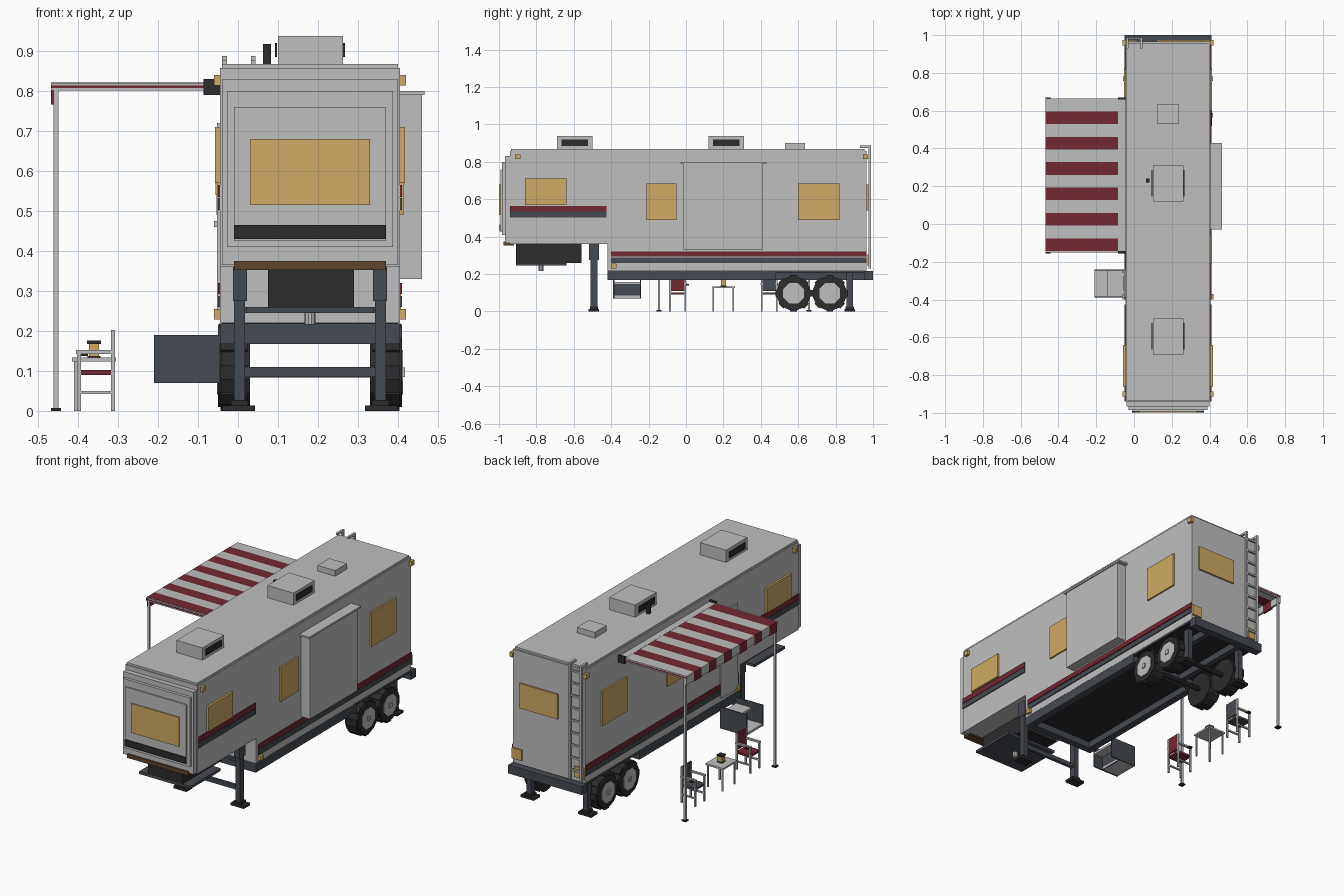
import bpy, math
from mathutils import Matrix

def mat(name, rgb):
    m = bpy.data.materials.new(name)
    m.diffuse_color = (*rgb, 1)
    return m

WHITE = mat("shell_grey", (0.52, 0.52, 0.52))
RED = mat("maroon", (0.17, 0.022, 0.032))
SLATE = mat("slate", (0.06, 0.07, 0.085))
BLACK = mat("black", (0.025, 0.025, 0.025))
GOLD = mat("amber_glass", (0.62, 0.40, 0.13))
BROWN = mat("brown", (0.11, 0.06, 0.03))
CX = 0.18  # trailer centre line


def mesh_object(name, verts, faces, m):
    me = bpy.data.meshes.new(name)
    me.from_pydata(verts, [], faces)
    me.materials.append(m)
    ob = bpy.data.objects.new(name, me)
    bpy.context.collection.objects.link(ob)
    return ob


def box(name, x0, x1, y0, y1, z0, z1, m):
    v = [(x, y, z) for x in (x0, x1) for y in (y0, y1) for z in (z0, z1)]
    f = [(0, 1, 3, 2), (4, 6, 7, 5), (0, 4, 5, 1), (2, 3, 7, 6), (0, 2, 6, 4), (1, 5, 7, 3)]
    return mesh_object(name, v, f, m)


def pair(name, x0, x1, *rest):
    """Box plus its mirror about the trailer centre line."""
    box(name + "_right", x0, x1, *rest)
    box(name + "_left", 2 * CX - x1, 2 * CX - x0, *rest)


def disc(name, x0, x1, y, z, r, n, m, turn=0.0):
    """Cylinder along x."""
    v = []
    for x in (x0, x1):
        for i in range(n):
            a = 2 * math.pi * (i + 0.5) / n + turn
            v.append((x, y + r * math.cos(a), z + r * math.sin(a)))
    f = [tuple(reversed(range(n))), tuple(range(n, 2 * n))]
    f += [(i, (i + 1) % n, n + (i + 1) % n, n + i) for i in range(n)]
    return mesh_object(name, v, f, m)


# Shell: side profile with raised front, extruded across the width
prof = [(-0.94, 0.36), (-0.42, 0.36), (-0.42, 0.22), (0.965, 0.22), (0.965, 0.857), (-0.94, 0.857)]
n = len(prof)
mesh_object("shell", [(x, y, z) for x in (-0.045, 0.405) for y, z in prof],
            [tuple(reversed(range(n))), tuple(range(n, 2 * n))] +
            [(i, (i + 1) % n, n + (i + 1) % n, n + i) for i in range(n)], WHITE)
box("roof", -0.04, 0.40, -0.935, 0.955, 0.857, 0.868, WHITE)

# Stepped nose
box("nose_outer", -0.04, 0.40, -0.967, -0.94, 0.365, 0.83, WHITE)
box("nose_middle", -0.028, 0.388, -0.984, -0.967, 0.41, 0.80, WHITE)
box("nose_inner", -0.01, 0.37, -0.992, -0.984, 0.425, 0.76, WHITE)
box("front_window", 0.03, 0.33, -0.999, -0.992, 0.515, 0.68, GOLD)
box("nose_band", -0.01, 0.37, -0.998, -0.992, 0.43, 0.465, BLACK)
box("nose_sill", -0.01, 0.37, -0.975, -0.92, 0.353, 0.375, BROWN)

# Side stripes, marker lights
for nm, z0, z1, m in (("maroon", 0.535, 0.565, RED), ("slate", 0.503, 0.533, SLATE)):
    pair("upper_stripe_" + nm, 0.405, 0.41, -0.94, -0.425, z0, z1, m)
for nm, z0, z1, m in (("maroon", 0.293, 0.32, RED), ("slate", 0.26, 0.288, SLATE)):
    pair("lower_stripe_" + nm, 0.405, 0.41, -0.40, 0.965, z0, z1, m)
for y, z in ((-0.90, 0.827), (-0.385, 0.242), (0.96, 0.827)):
    pair("marker_light", 0.40, 0.42, y - 0.014, y + 0.014, z - 0.013, z + 0.013, GOLD)

# Side windows
pair("front_side_window", 0.405, 0.417, -0.86, -0.64, 0.57, 0.71, GOLD)
pair("rear_side_window", 0.405, 0.414, 0.60, 0.82, 0.49, 0.685, GOLD)
box("middle_window_right", 0.405, 0.414, -0.21, -0.05, 0.49, 0.685, GOLD)
box("middle_window_left", -0.054, -0.045, 0.06, 0.24, 0.49, 0.685, GOLD)

# Slide-out room
box("slide_out", 0.40, 0.46, -0.015, 0.41, 0.33, 0.79, WHITE)
box("slide_out_cap", 0.40, 0.466, -0.03, 0.43, 0.79, 0.80, WHITE)

# Entry door and folding steps
box("door", -0.052, -0.045, -0.39, -0.24, 0.24, 0.72, WHITE)
box("door_window", -0.056, -0.052, -0.355, -0.275, 0.54, 0.66, GOLD)
box("door_handle", -0.06, -0.052, -0.26, -0.25, 0.46, 0.475, WHITE)
for y in (-0.39, -0.247):
    box("step_side", -0.21, -0.045, y, y + 0.007, 0.07, 0.19, SLATE)
box("lower_tread", -0.21, -0.10, -0.383, -0.247, 0.072, 0.085, WHITE)
box("upper_tread", -0.14, -0.045, -0.383, -0.247, 0.145, 0.158, WHITE)
box("step_riser", -0.105, -0.10, -0.383, -0.247, 0.07, 0.15, SLATE)

# Rooftop units
for y in (-0.595, 0.215):
    box("air_unit", 0.10, 0.262, y - 0.095, y + 0.095, 0.866, 0.937, WHITE)
    pair("air_unit_grille", 0.262, 0.267, y - 0.07, y + 0.07, 0.885, 0.92, BLACK)
box("roof_vent", 0.125, 0.235, 0.53, 0.635, 0.866, 0.90, WHITE)
box("flue", 0.063, 0.083, 0.22, 0.24, 0.866, 0.917, BLACK)

# Rear wall: window, lamps, ladder, bumper
box("rear_window", 0.12, 0.36, 0.965, 0.975, 0.54, 0.68, GOLD)
pair("tail_lamp", 0.345, 0.407, 0.965, 0.975, 0.245, 0.305, GOLD)
for x in (-0.04, 0.032):
    box("ladder_rail", x, x + 0.012, 0.975, 0.988, 0.23, 0.885, WHITE)
    box("ladder_hook", x, x + 0.012, 0.93, 0.988, 0.875, 0.887, WHITE)
for i in range(9):
    z = 0.28 + i * 0.07
    box("ladder_rung", -0.03, 0.034, 0.976, 0.986, z, z + 0.01, WHITE)
box("rear_bumper", -0.05, 0.41, 0.955, 1.0, 0.168, 0.216, SLATE)

# Chassis
box("underfloor", -0.04, 0.40, -0.415, 0.96, 0.205, 0.22, BLACK)
pair("side_rail", 0.365, 0.405, -0.42, 0.48, 0.168, 0.219, SLATE)
pair("rear_rail", 0.27, 0.30, 0.48, 0.96, 0.168, 0.215, SLATE)
pair("wheel_arch", 0.33, 0.407, 0.48, 0.955, 0.207, 0.219, SLATE)
box("front_crossbeam", -0.04, 0.40, -0.42, -0.38, 0.168, 0.219, SLATE)
box("middle_crossbeam", -0.04, 0.40, 0.44, 0.48, 0.168, 0.219, SLATE)

# Hitch under the raised front
box("hitch_box", 0.075, 0.29, -0.91, -0.56, 0.258, 0.36, BLACK)
box("hitch_plate", 0.02, 0.34, -0.91, -0.64, 0.245, 0.26, SLATE)
disc("king_pin", -0.0165, 0.0165, 0, 0, 0.014, 10, WHITE).matrix_world = (
    Matrix.Translation((CX, -0.775, 0.233)) @ Matrix.Rotation(math.pi / 2, 4, 'Y'))

# Landing legs front and rear
for nm, y, top in (("front", -0.492, 0.36), ("rear", 0.875, 0.21)):
    pair(nm + "_leg", 0.342, 0.37, y - 0.018, y + 0.018, 0.02, top, SLATE)
    pair(nm + "_foot", 0.318, 0.40, y - 0.028, y + 0.028, 0.0, 0.014, BLACK)
    pair(nm + "_ankle", 0.335, 0.378, y - 0.022, y + 0.022, 0.014, 0.027, BLACK)
pair("front_leg_sleeve", 0.338, 0.372, -0.518, -0.466, 0.275, 0.36, SLATE)
box("leg_brace", 0.018, 0.342, -0.50, -0.484, 0.085, 0.11, SLATE)
box("leg_brace_top", 0.018, 0.342, -0.50, -0.484, 0.245, 0.26, SLATE)

# Tandem wheels
for y in (0.575, 0.768):
    disc("axle", -0.0, 0.36, y, 0.097, 0.014, 8, BLACK)
    for side, s in (("right", 1), ("left", -1)):
        def wheel(nm, a, b, r, k, m, turn=0.0):
            disc(nm + "_" + side, *sorted((CX + s * a, CX + s * b)), y, 0.097, r, k, m, turn)
        wheel("tyre", 0.15, 0.222, 0.092, 16, BLACK)
        wheel("tread", 0.158, 0.23, 0.088, 16, BLACK)
        wheel("rim", 0.16, 0.233, 0.06, 8, WHITE)
        wheel("hub", 0.16, 0.238, 0.017, 4, WHITE)
        for i in range(8):  # tread blocks
            a = math.pi * i / 4
            b = box("tread_block_" + side, -0.034, 0.034, -0.018, 0.018, 0.08, 0.097, BLACK)
            b.matrix_world = (Matrix.Translation((CX + s * 0.19, y, 0.097))
                              @ Matrix.Rotation(a, 4, 'X'))

# Awning: striped fabric and valance, roller, arms, posts
y0, w = -0.143, 0.0672
for i in range(12):
    a, m = y0 + i * w, (RED, WHITE)[i % 2]
    box("awning_band", -0.468, -0.08, a, a + w, 0.813, 0.821, m)
    box("valance_band", -0.468, -0.456, a, a + w, 0.772 if i % 2 else 0.766, 0.813, m)
box("awning_roller", -0.085, -0.045, -0.145, 0.662, 0.795, 0.822, WHITE)
for y in (-0.155, 0.658):
    box("roller_cap", -0.086, -0.045, y, y + 0.012, 0.79, 0.83, BLACK)
for y in (-0.15, 0.651):
    box("awning_arm", -0.468, -0.08, y, y + 0.012, 0.801, 0.82, WHITE)
    box("awning_arm_trim", -0.468, -0.08, y - 0.001, y + 0.013, 0.807, 0.814, RED)
    box("awning_post", -0.461, -0.449, y, y + 0.012, 0.005, 0.803, WHITE)
    box("post_foot", -0.468, -0.442, y - 0.007, y + 0.019, 0.0, 0.008, BLACK)


# Camp chairs facing away from the trailer
def chair(nm, y, m):
    for dy in (-0.045, 0.036):
        ya, yb = y + dy, y + dy + 0.009
        box(nm + "_front_leg", -0.402, -0.392, ya, yb, 0, 0.145, WHITE)
        box(nm + "_back_leg", -0.318, -0.308, ya, yb, 0, 0.203, WHITE)
        box(nm + "_armrest", -0.405, -0.308, ya - 0.002, yb + 0.002, 0.143, 0.152, WHITE)
        box(nm + "_side_bar", -0.395, -0.312, ya, yb, 0.042, 0.05, WHITE)
    box(nm + "_seat", -0.40, -0.312, y - 0.043, y + 0.043, 0.09, 0.102, m)
    box(nm + "_back", -0.317, -0.309, y - 0.04, y + 0.04, 0.11, 0.203, m)
    box(nm + "_cup", -0.395, -0.375, y + 0.04, y + 0.06, 0.138, 0.146, BLACK)


chair("maroon_chair", -0.045, RED)
chair("slate_chair", 0.445, SLATE)

# Table with lantern
box("table_top", -0.415, -0.305, 0.138, 0.262, 0.124, 0.134, WHITE)
for x in (-0.41, -0.318):
    for y in (0.143, 0.249):
        box("table_leg", x, x + 0.008, y, y + 0.008, 0, 0.124, WHITE)
box("lantern", -0.373, -0.347, 0.187, 0.213, 0.138, 0.168, GOLD)
box("lantern_base", -0.376, -0.344, 0.184, 0.216, 0.134, 0.138, BLACK)
box("lantern_cap", -0.377, -0.343, 0.183, 0.217, 0.168, 0.176, BLACK)
